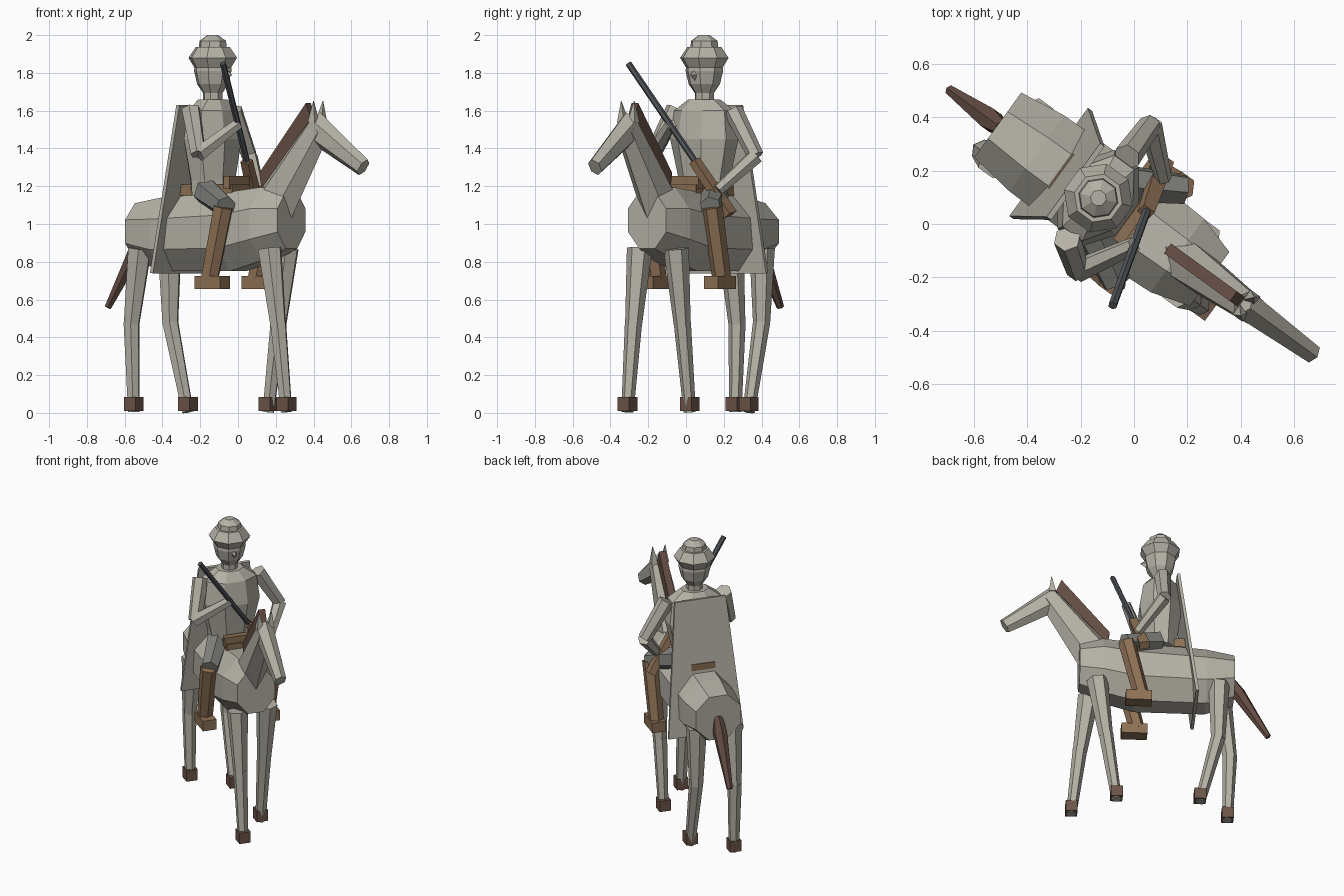
import bpy, bmesh, math
from mathutils import Vector, Matrix

if "Cube" in bpy.data.objects:
    bpy.data.objects.remove(bpy.data.objects["Cube"])

# Everything is built facing +X (u forward, v left, z up), then turned to its heading
TURN = Matrix.Rotation(math.radians(-36), 4, 'Z')
BACK = TURN.inverted()


def mat(name, r, g, b):
    m = bpy.data.materials.new(name)
    m.diffuse_color = (r, g, b, 1)
    m.use_nodes = True
    m.node_tree.nodes["Principled BSDF"].inputs["Base Color"].default_value = m.diffuse_color
    return m


GREY = mat("stone grey", 0.46, 0.44, 0.38)
DARK = mat("trouser grey", 0.22, 0.22, 0.205)
LEATHER = mat("leather brown", 0.27, 0.165, 0.09)
HOOF = mat("hoof brown", 0.15, 0.09, 0.065)
MANE = mat("mane brown", 0.13, 0.075, 0.058)
STEEL = mat("gun steel", 0.08, 0.09, 0.10)


def world(x, y, z):
    return BACK @ Vector((x, y, z))


def finish(name, bm, material):
    bmesh.ops.recalc_face_normals(bm, faces=bm.faces)
    bm.transform(TURN)
    me = bpy.data.meshes.new(name)
    bm.to_mesh(me)
    bm.free()
    ob = bpy.data.objects.new(name, me)
    bpy.context.collection.objects.link(ob)
    me.materials.append(material)
    return ob


def tube(name, pts, radii, material, sides=6, axis=None, phase=0.5):
    """Loft rings through pts; a radius is one number or (sideways, other)."""
    pts = [Vector(p) for p in pts]
    bm = bmesh.new()
    rings = []
    for i, p in enumerate(pts):
        t = Vector(axis) if axis else pts[min(i + 1, len(pts) - 1)] - pts[max(i - 1, 0)]
        t.normalize()
        ref = Vector((0, 1, 0))
        if abs(t.dot(ref)) > 0.95:
            ref = Vector((1, 0, 0))
        side = (ref - t * ref.dot(t)).normalized()
        other = t.cross(side)
        a, b = radii[i] if isinstance(radii[i], tuple) else (radii[i], radii[i])
        ring = []
        for k in range(sides):
            w = 2 * math.pi * (k + phase) / sides
            ring.append(bm.verts.new(p + side * a * math.cos(w) + other * b * math.sin(w)))
        rings.append(ring)
    for r0, r1 in zip(rings, rings[1:]):
        for k in range(sides):
            j = (k + 1) % sides
            bm.faces.new((r0[k], r0[j], r1[j], r1[k]))
    bm.faces.new(rings[0])
    bm.faces.new(rings[-1])
    return finish(name, bm, material)


def box(name, centre, size, material):
    bm = bmesh.new()
    bmesh.ops.create_cube(bm, size=1)
    bm.transform(Matrix.Translation(centre) @ Matrix.Diagonal((*size, 1)))
    return finish(name, bm, material)


def plate(name, outline, thickness, material):
    """Extrude a flat outline along its normal, centred on it."""
    p = [Vector(q) for q in outline]
    n = (p[1] - p[0]).cross(p[2] - p[0]).normalized() * thickness / 2
    bm = bmesh.new()
    a = [bm.verts.new(q + n) for q in p]
    b = [bm.verts.new(q - n) for q in p]
    bm.faces.new(a)
    bm.faces.new(b)
    for k in range(len(p)):
        j = (k + 1) % len(p)
        bm.faces.new((a[k], a[j], b[j], b[k]))
    return finish(name, bm, material)


def stack(name, cu, profile, material, sides=8):
    """Vertical loft of (z, sideways radius, forward radius)."""
    return tube(name, [(cu, 0, z) for z, _, _ in profile],
                [(a, b) for _, a, b in profile], material, sides, axis=(0, 0, 1))


# ---- Horse ----
o = 1 / math.cos(math.pi / 8)
body = [(-0.63, 0.96, 0.15, 0.15), (-0.45, 0.945, 0.175, 0.195), (0.0, 0.96, 0.18, 0.21),
        (0.2, 1.0, 0.17, 0.195), (0.35, 1.02, 0.125, 0.15)]
tube("horse_body", [(u, 0, z) for u, z, _, _ in body],
     [(a * o, b * o) for _, _, a, b in body], GREY, 8, axis=(1, 0, 0))
tube("horse_neck", [(0.24, 0, 1.10), (0.53, 0, 1.51)], [(0.09, 0.13), (0.06, 0.075)], GREY, 6)
tube("horse_head", [(0.49, 0, 1.52), (0.82, 0, 1.30)], [(0.062, 0.085), (0.04, 0.05)], GREY, 6)
for s, label in ((1, "left"), (-1, "right")):
    tube("horse_ear_" + label, [(0.52, s * 0.035, 1.54), (0.525, s * 0.042, 1.65)],
         [0.032, 0.002], GREY, 4)
plate("mane", [(0.155, 0, 1.27), (0.46, 0, 1.64), (0.495, 0, 1.56), (0.17, 0, 1.19)], 0.045, MANE)
tube("tail", [(-0.61, 0, 0.96), (-0.66, 0, 0.87), (-0.85, 0, 0.56)],
     [0.03, 0.046, 0.02], MANE, 6)

# Legs: forward positions at top, knee and foot
legs = {"front_right": (-0.10, 0.28, 0.335, 0.39), "front_left": (0.11, 0.24, 0.185, 0.118),
        "rear_right": (-0.113, -0.56, -0.615, -0.60), "rear_left": (0.113, -0.53, -0.525, -0.41)}
for label, (v, top, knee, foot) in legs.items():
    tube("horse_upper_leg_" + label, [(top, v, 0.87), (knee, v, 0.465)], [0.068, 0.045], GREY)
    tube("horse_lower_leg_" + label, [(knee, v, 0.48), (foot, v, 0.005)], [0.046, 0.033], GREY)
    box("hoof_" + label, (foot, v, 0.0475), (0.075, 0.075, 0.075), HOOF)

# ---- Saddle ----
box("saddle", (-0.16, 0, 1.18), (0.36, 0.16, 0.06), LEATHER)
box("saddle_pommel", (-0.01, 0, 1.22), (0.04, 0.18, 0.07), LEATHER)

# ---- Rider ----
C = -0.165
stack("torso", C, [(1.15, 0.14, 0.11), (1.23, 0.145, 0.115), (1.45, 0.198, 0.145),
                   (1.60, 0.178, 0.12), (1.66, 0.09, 0.075)], GREY)
stack("neck", C, [(1.62, 0.052, 0.052), (1.73, 0.052, 0.052)], GREY)
stack("head", C, [(z, r, r) for z, r in
                  ((1.69, 0.05), (1.74, 0.085), (1.81, 0.102), (1.88, 0.095))], GREY)
stack("hat", C, [(z, r, r) for z, r in
                 ((1.825, 0.098), (1.88, 0.132), (1.938, 0.092))], GREY)
stack("hat_crown", C, [(z, r, r) for z, r in
                       ((1.935, 0.076), (1.97, 0.072), (2.0, 0.03))], GREY)
tube("nose", [(-0.08, 0, 1.79), (-0.04, 0, 1.79)], [(0.018, 0.03), 0.002], GREY, 4, phase=0)

# Cape hangs behind the rider and widens down to the flanks
plate("cape", [(-0.27, -0.17, 1.63), (-0.27, 0.17, 1.63),
               (-0.385, 0.25, 0.74), (-0.385, -0.25, 0.74)], 0.02, GREY)

# Arms: the right hand holds the barrel, the left hand the stock
arms = {"right": ((-0.25, -0.055, 1.61), (-0.21, -0.175, 1.37), (0.0, -0.08, 1.53)),
        "left": ((-0.026, 0.25, 1.60), (0.06, 0.37, 1.36), (0.11, 0.17, 1.18))}
for label, (shoulder, elbow, hand) in arms.items():
    tube("upper_arm_" + label, [world(*shoulder), world(*elbow)], [0.052, 0.043], GREY)
    tube("forearm_" + label, [world(*elbow), world(*hand)], [0.045, 0.032], GREY)

# Legs and boots
for s, label in ((1, "left"), (-1, "right")):
    tube("thigh_" + label, [(-0.14, s * 0.09, 1.17), (0.075, s * 0.215, 1.09)],
         [0.075, 0.058], DARK)
    tube("boot_shaft_" + label, [(0.06, s * 0.215, 1.09), (-0.035, s * 0.21, 0.70)],
         [0.056, 0.05], LEATHER)
    box("boot_foot_" + label, (-0.015, s * 0.212, 0.69), (0.165, 0.09, 0.07), LEATHER)

# ---- Rifle ----
tube("rifle_barrel", [world(-0.08, -0.305, 1.85), world(0.055, 0.07, 1.30)],
     [0.017, 0.017], STEEL, 6)
tube("rifle_stock", [world(0.045, 0.045, 1.335), world(0.11, 0.235, 1.05)],
     [(0.03, 0.036), (0.034, 0.046)], LEATHER, 4)
